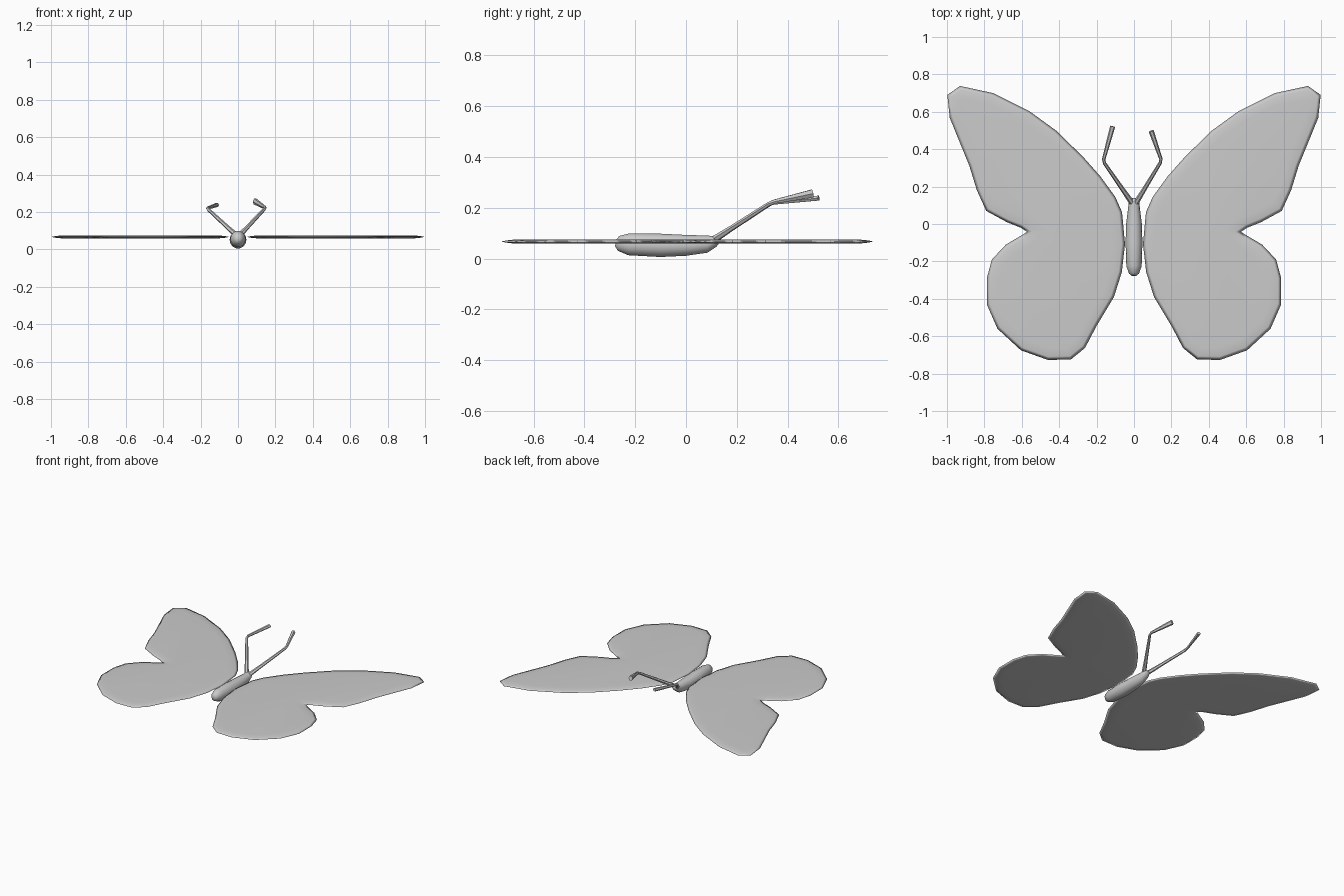
import bpy, bmesh, math
from mathutils import Vector

if "Cube" in bpy.data.objects:
    bpy.data.objects.remove(bpy.data.objects["Cube"])

grey = bpy.data.materials.new("grey")
grey.diffuse_color = (0.6, 0.6, 0.6, 1)
grey.use_nodes = True
grey.node_tree.nodes["Principled BSDF"].inputs["Base Color"].default_value = grey.diffuse_color


def finish(name, bm):
    bmesh.ops.recalc_face_normals(bm, faces=bm.faces[:])
    for f in bm.faces:
        f.smooth = True
    me = bpy.data.meshes.new(name)
    bm.to_mesh(me)
    bm.free()
    me.materials.append(grey)
    ob = bpy.data.objects.new(name, me)
    bpy.context.collection.objects.link(ob)
    return ob


def loft(name, stations, sides):
    """Skin elliptical rings given as (centre, half width, half height)."""
    bm = bmesh.new()
    pts = [Vector(s[0]) for s in stations]
    rings = []
    for i, (c, rw, rh) in enumerate(stations):
        t = (pts[min(i + 1, len(pts) - 1)] - pts[max(i - 1, 0)]).normalized()
        side = t.cross(Vector((0, 0, 1))).normalized()
        up = side.cross(t)
        rings.append([bm.verts.new(pts[i] + side * rw * math.cos(a) + up * rh * math.sin(a))
                      for a in (2 * math.pi * k / sides for k in range(sides))])
    for a, b in zip(rings, rings[1:]):
        for k in range(sides):
            j = (k + 1) % sides
            bm.faces.new((a[k], a[j], b[j], b[k]))
    bm.faces.new(rings[0])
    bm.faces.new(rings[-1])
    return finish(name, bm)


# Wing outline, clockwise from the upper tip
outline = [
    (0.93, 0.738), (0.998, 0.69), (0.985, 0.567), (0.88, 0.31), (0.84, 0.18),
    (0.79, 0.07), (0.68, 0.01), (0.605, -0.02), (0.572, -0.042), (0.60, -0.06),
    (0.685, -0.11), (0.76, -0.19), (0.787, -0.29), (0.787, -0.43), (0.73, -0.56),
    (0.605, -0.675), (0.46, -0.727), (0.337, -0.724), (0.262, -0.663), (0.20, -0.545),
    (0.107, -0.39), (0.065, -0.257), (0.048, -0.107), (0.064, 0.064), (0.10, 0.145),
    (0.18, 0.255), (0.273, 0.36), (0.417, 0.50), (0.56, 0.604), (0.754, 0.70)]
WING_Z = 0.067


def wing(name, sx):
    # Upper half of a thin pillow: sharp rim, rounded border, flat middle
    bm = bmesh.new()
    f = bm.faces.new([bm.verts.new((sx * x, y, WING_Z)) for x, y in outline])
    bm.normal_update()
    for width, rise in ((0.018, 0.004), (0.025, 0.003), (0.02, 0.001)):
        bmesh.ops.inset_individual(bm, faces=[f], thickness=width, depth=0,
                                   use_even_offset=True)
        for v in f.verts:
            v.co.z += rise
    # Lower half is the reflected copy, welded at the rim
    copy = bmesh.ops.duplicate(bm, geom=bm.verts[:] + bm.edges[:] + bm.faces[:])["geom"]
    for v in copy:
        if isinstance(v, bmesh.types.BMVert):
            v.co.z = 2 * WING_Z - v.co.z
    rim = [v for v in bm.verts if abs(v.co.z - WING_Z) < 1e-4]
    bmesh.ops.remove_doubles(bm, verts=rim, dist=1e-4)
    return finish(name, bm)


wing("right_wing", 1)
wing("left_wing", -1)

# Body, rounded at the tail and narrowing to the head
loft("body", [((0, y, z), w, h) for y, z, w, h in (
    (-0.277, 0.062, 0.012, 0.014), (-0.265, 0.06, 0.027, 0.03),
    (-0.225, 0.056, 0.041, 0.044), (-0.10, 0.052, 0.045, 0.047),
    (0.0, 0.052, 0.042, 0.042), (0.08, 0.057, 0.032, 0.035),
    (0.11, 0.068, 0.029, 0.024), (0.135, 0.082, 0.022, 0.011))], 14)


# Bent antennae, each widening at the tip
def antenna(name, root, elbow, tip, tip_height):
    r, e, t = Vector(root), Vector(elbow), Vector(tip)
    ob = loft(name, [(r, 0.015, 0.014), (r.lerp(e, 0.3), 0.012, 0.011),
                     (r.lerp(e, 0.95), 0.009, 0.009), (e.lerp(t, 0.05), 0.009, 0.009),
                     (t, 0.014, tip_height)], 6)
    bpy.context.view_layer.objects.active = ob
    ob.select_set(True)
    bpy.ops.object.shade_smooth_by_angle(angle=math.radians(50))
    ob.select_set(False)


antenna("right_antenna", (0.012, 0.115, 0.078), (0.147, 0.338, 0.222), (0.092, 0.497, 0.256), 0.018)
antenna("left_antenna", (-0.012, 0.115, 0.078), (-0.165, 0.335, 0.219), (-0.114, 0.522, 0.238), 0.011)
